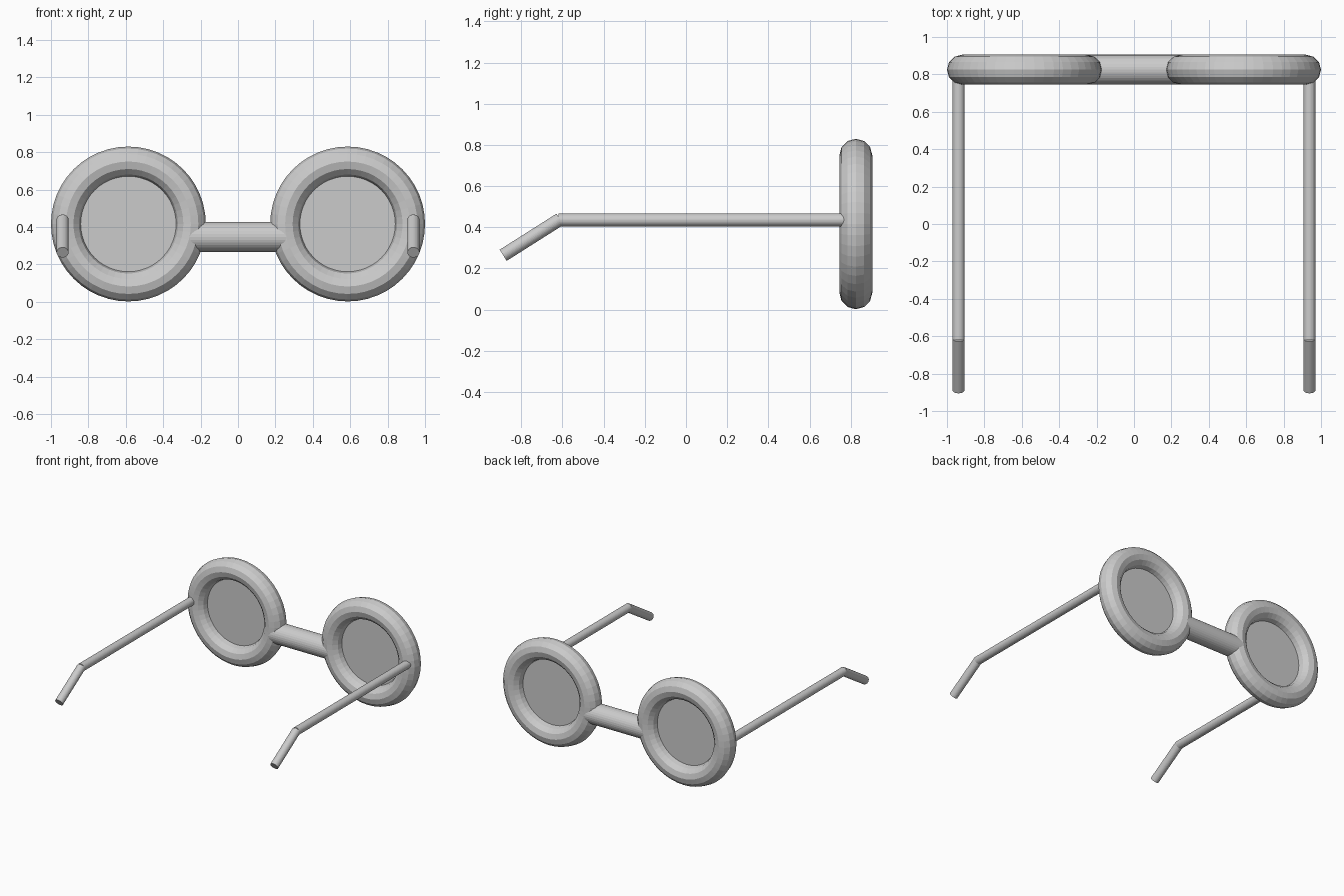
import bpy
from math import radians
from mathutils import Vector

cube = bpy.data.objects.get("Cube")
if cube:
    bpy.data.objects.remove(cube, do_unlink=True)

grey = bpy.data.materials.new("light_grey")
grey.use_nodes = True
grey.diffuse_color = (0.6, 0.6, 0.6, 1)
grey.node_tree.nodes["Principled BSDF"].inputs["Base Color"].default_value = (0.6, 0.6, 0.6, 1)

FRAME_Y = 0.825   # depth of the front frame
RIM_X = 0.586     # distance of each rim from the middle
RIM_Z = 0.416
TUBE = 0.08       # thickness radius of rims and bridge


def finish(name):
    obj = bpy.context.object
    obj.name = name
    obj.data.materials.clear()
    obj.data.materials.append(grey)
    return obj


def rod(name, start, end, radius):
    """Capped cylinder between two points."""
    start, end = Vector(start), Vector(end)
    axis = end - start
    bpy.ops.mesh.primitive_cylinder_add(
        vertices=32, radius=radius, depth=axis.length, location=(start + end) / 2,
        rotation=axis.to_track_quat("Z", "Y").to_euler())
    return finish(name)


for side, s in (("left", 1), ("right", -1)):
    # Round rim
    bpy.ops.mesh.primitive_torus_add(
        major_radius=0.334, minor_radius=TUBE, major_segments=48, minor_segments=12,
        location=(s * RIM_X, FRAME_Y, RIM_Z), rotation=(radians(90), 0, 0))
    finish(side + "_rim")

    # Thin lens in the middle of the rim
    bpy.ops.mesh.primitive_cylinder_add(
        vertices=48, radius=0.27, depth=0.008,
        location=(s * RIM_X, FRAME_Y, RIM_Z), rotation=(radians(90), 0, 0))
    finish(side + "_lens")

    # Straight temple arm and its drooping ear tip
    x = s * 0.938
    rod(side + "_temple_arm", (x, 0.8, 0.435), (x, -0.62, 0.435), 0.032)
    rod(side + "_ear_tip", (x, -0.612, 0.439), (x, -0.888, 0.264), 0.032)

# Bridge between the rims
rod("bridge", (-0.26, FRAME_Y, 0.347), (0.26, FRAME_Y, 0.347), TUBE)
